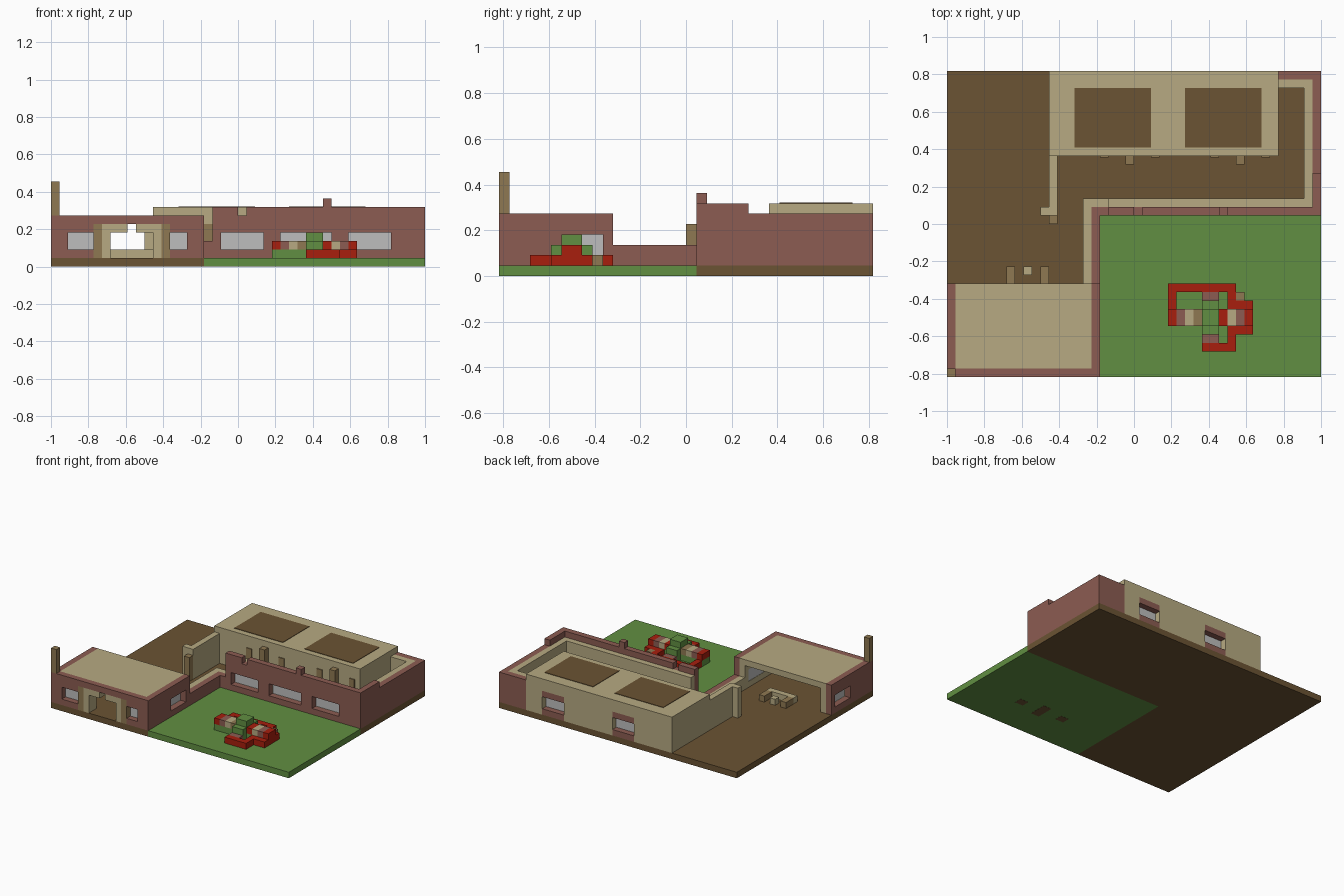
import bpy
import bmesh

if "Cube" in bpy.data.objects:
    bpy.data.objects.remove(bpy.data.objects["Cube"])

U = 2 / 44  # one block; the plot is 44 x 36 blocks


def colour(name, r, g, b):
    m = bpy.data.materials.new(name)
    m.use_nodes = True
    m.diffuse_color = (r, g, b, 1)
    node = m.node_tree.nodes["Principled BSDF"]
    node.inputs["Base Color"].default_value = (r, g, b, 1)
    node.inputs["Roughness"].default_value = 1
    return m


BROWN = colour("earth_brown", .147, .087, .033)
TAN = colour("light_tan", .474, .402, .223)
OLIVE = colour("dark_tan", .275, .191, .084)
BRICK = colour("brick", .262, .107, .084)
GREEN = colour("grass_green", .12, .275, .054)
RED = colour("red", .392, .013, .004)
GLASS = colour("window_grey", .515, .515, .515)


def part(name, mat, *boxes):
    """One object made of boxes (x0, x1, y0, y1, z0, z1) in block units."""
    bm = bmesh.new()
    for x0, x1, y0, y1, z0, z1 in boxes:
        vs = bmesh.ops.create_cube(bm, size=1)["verts"]
        for v in vs:
            v.co = ((x0 if v.co.x < 0 else x1) * U - 1,
                    (y0 if v.co.y < 0 else y1) * U - 18 * U,
                    (z0 if v.co.z < 0 else z1) * U)
    me = bpy.data.meshes.new(name)
    bm.to_mesh(me)
    bm.free()
    me.materials.append(mat)
    ob = bpy.data.objects.new(name, me)
    bpy.context.collection.objects.link(ob)


def wall(name, mat, axis, a0, a1, d0, d1, top, holes):
    """Wall along an axis with openings (start, end, bottom, top)."""
    spans, at = [], a0
    for s, e, lo, hi in holes:
        spans += [(at, s, 1, top), (s, e, hi, top)]
        if lo > 1:
            spans.append((s, e, 1, lo))
        at = e
    spans.append((at, a1, 1, top))
    boxes = [(s, e, d0, d1, lo, hi) if axis == "x" else (d0, d1, s, e, lo, hi)
             for s, e, lo, hi in spans if e > s]
    part(name, mat, *boxes)


def panes(name, axis, d0, d1, holes):
    part(name, GLASS, *[(s, e, d0, d1, lo, hi) if axis == "x" else (d0, d1, s, e, lo, hi)
                        for s, e, lo, hi in holes])


# Ground
part("earth", BROWN, (0, 18, 0, 36, 0, 1), (18, 44, 19, 36, 0, 1))
part("lawn", GREEN, (18, 44, 0, 19, 0, 1))
part("soil_patches", BROWN, (34, 35.5, 6, 7.3, -.02, .1), (30, 31.5, 5, 8, -.02, .1),
     (26, 27.5, 6, 7.3, -.02, .1))

# Front building: brick outside, tan lining, open at the back
small = [(2, 5, 2, 4), (14, 16, 2, 4)]
door = (5, 14, 1, 5)
front_holes = [small[0], door, small[1]]
side_holes = [(6, 10, 2, 4)]
wall("front_wall", BRICK, "x", 0, 18, 0, 1, 6, front_holes)
wall("front_lining", TAN, "x", 1, 17, 1, 2, 5, front_holes)
panes("front_panes", "x", 1, 1.9, small)
for side, outer, inner in (("left", 17, 16), ("right", 0, 1)):
    wall(side + "_side_wall", BRICK, "y", 1, 11, outer, outer + 1, 6, side_holes)
    wall(side + "_side_lining", TAN, "y", 2, 11, inner, inner + 1, 5, side_holes)
    panes(side + "_side_pane", "y", inner + .05, inner + .95, side_holes)
part("front_roof", TAN, (1, 17, 1, 11, 5, 6))
part("corner_pole", OLIVE, (0, 1, 0, 1, 6, 10))

# Doorway
part("door_posts", OLIVE, (5, 6, 0, 2, 1, 5), (13, 14, 0, 2, 1, 5))
part("door_frame", TAN, (6, 7, 0, 2, 1, 5), (12, 13, 0, 2, 1, 5),
     (7, 9, 0, 2, 4, 5), (10, 12, 0, 2, 4, 5))

# Bench behind the front building
part("bench_arms", OLIVE, (7, 8, 11, 13, 1, 2), (11, 12, 11, 13, 1, 2))
part("bench_rail", TAN, (7, 12, 10, 11, 1, 2))
part("bench_post", TAN, (9, 10, 12, 13, 1, 2))

# Low wall joining the buildings
part("low_wall", BRICK, (17, 18, 11, 19, 1, 3), (17, 19, 19, 20, 1, 3))
part("low_wall_lining", TAN, (16, 17, 11, 21, 1, 3), (17, 19, 20, 21, 1, 3))

# Tall courtyard wall with a notch and a merlon on top
long_holes = [(20, 25, 2, 4), (27, 33, 2, 4), (35, 40, 2, 4)]
wall("court_wall", BRICK, "x", 19, 44, 19, 20, 6, long_holes)
wall("court_lining", TAN, "x", 19, 43, 20, 21, 6, long_holes)
panes("court_panes", "x", 20.05, 20.95, long_holes)
part("court_crest", BRICK, (19, 22, 19, 20, 6, 7), (23, 44, 19, 20, 6, 7),
     (32, 33, 19, 20, 7, 8), (43, 44, 20, 24, 6, 7))
part("east_wall", BRICK, (43, 44, 20, 36, 1, 6), (39, 43, 35, 36, 1, 6))
part("east_lining", TAN, (42, 43, 21, 35, 1, 6), (39, 42, 34, 35, 1, 6))

# Back building with roof panels and rear windows
rear_holes = [(19, 23, 1, 5), (32, 36, 1, 5)]
part("back_building", TAN, (12, 39, 26, 34, 1, 7))
wall("rear_wall", TAN, "x", 12, 39, 34, 36, 7, rear_holes)
panes("rear_panes", "x", 34, 35, rear_holes)
part("rear_sills", BRICK, *[(s, e, 35, 36, lo, lo + 1) for s, e, _, _ in rear_holes for lo in (1, 4)])
part("roof_panels", BROWN, (15, 24, 27, 34, 7, 7.08), (28, 37, 27, 34, 7, 7.08))
part("pilasters", OLIVE, (21, 22, 25, 26, 1, 6), (34, 35, 25, 26, 1, 6))
part("door_surrounds", OLIVE, *[(x, x + 1, 25.85, 26, 1, 5) for x in (18, 24, 31, 37)])

# Spur wall west of the back building
part("spur_wall", TAN, (12, 13, 19, 26, 1, 6))
part("spur_nub", TAN, (11, 12, 19, 20, 1, 6))
part("spur_end", OLIVE, (12, 13, 18, 19, 1, 5))

# Flower bed
part("bed_border", RED, (26, 34, 10, 11, 1, 2), (26, 27, 8, 10, 1, 2),
     (30, 34, 3, 4, 1, 2), (33, 34, 4, 6, 1, 2), (34, 36, 5, 6, 1, 2),
     (35, 36, 6, 9, 1, 2), (33, 35, 8, 9, 1, 2), (33, 34, 9, 10, 1, 2),
     (26, 27, 6, 8, 2, 3), (32, 33, 6, 8, 2, 3), (35, 36, 6, 8, 2, 3))
part("bed_leaves", GREEN, (26, 30, 6, 8, 1, 2), (30, 32, 5, 9, 1, 3),
     (30, 32, 6, 8, 3, 4), (32, 35, 6, 8, 1, 2))
part("bed_brick_blooms", BRICK, (27, 28, 6, 8, 2, 3), (34, 35, 6, 8, 2, 3),
     (30, 32, 4, 5, 1, 2), (30, 32, 9, 10, 1, 2))
part("bed_tan_blooms", TAN, (28, 29, 6, 8, 2, 3), (33, 34, 6, 8, 2, 3))
part("bed_dark_blooms", OLIVE, (29, 30, 6, 8, 2, 3), (34, 35, 9, 10, 1, 2))
